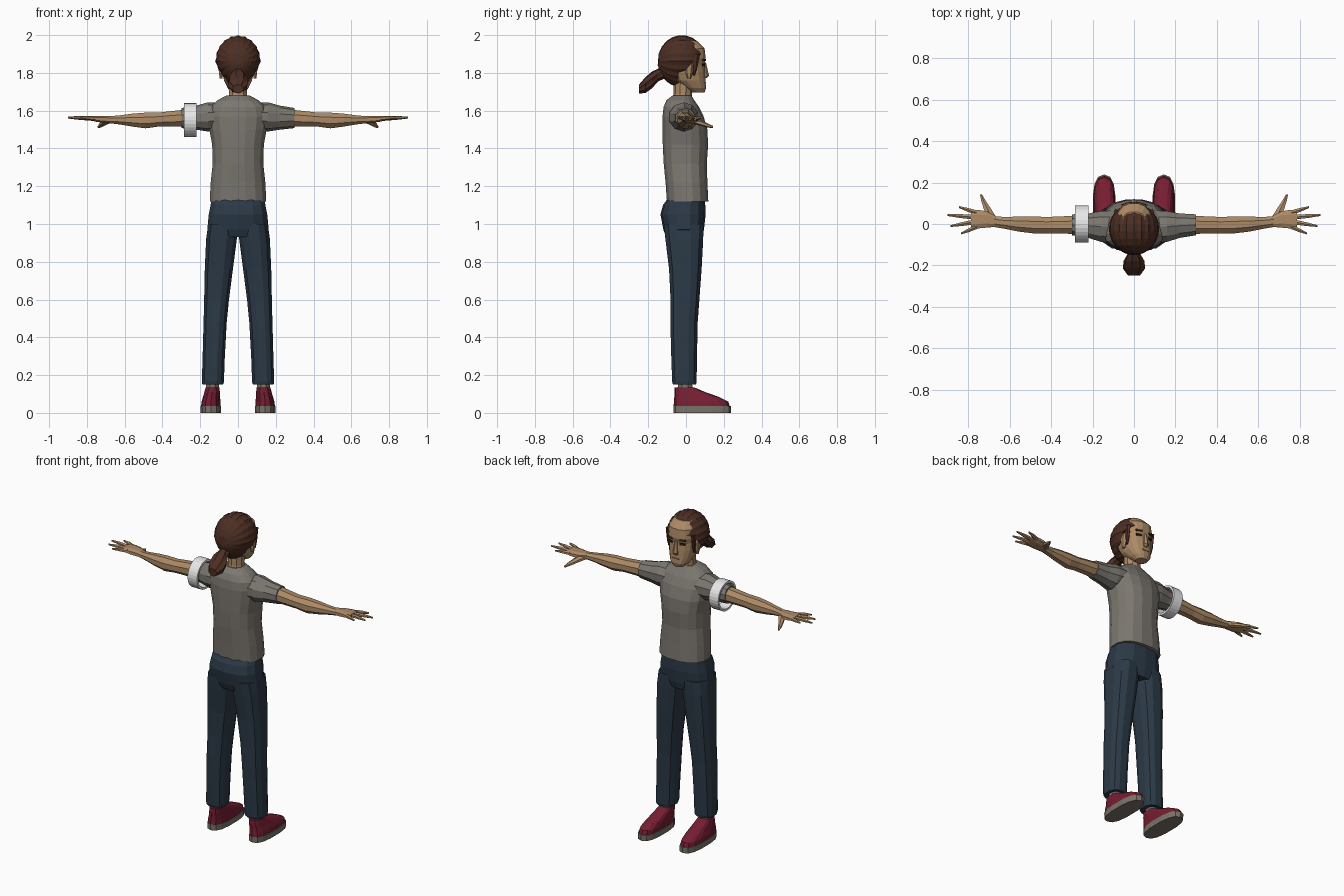
import bpy, bmesh, math
from mathutils import Vector, Matrix


def srgb(r, g, b):
    f = lambda c: c / 12.92 if c <= 0.04045 else ((c + 0.055) / 1.055) ** 2.4
    return (f(r / 255), f(g / 255), f(b / 255), 1)


def mat(name, *rgb):
    m = bpy.data.materials.new(name)
    m.diffuse_color = srgb(*rgb)
    return m


SKIN = mat("tan skin", 172, 138, 102)
HAIR = mat("brown hair", 76, 46, 35)
SHIRT = mat("grey shirt", 124, 119, 112)
PANTS = mat("navy denim", 43, 57, 70)
SHOE = mat("dark red shoe", 118, 30, 50)
SOLE = mat("grey sole", 122, 115, 106)
BAND = mat("white band", 232, 232, 232)
EYE = mat("dark eye", 38, 28, 25)


def finish(name, bm, material, mirror=False):
    bmesh.ops.recalc_face_normals(bm, faces=bm.faces)
    me = bpy.data.meshes.new(name)
    bm.to_mesh(me)
    bm.free()
    me.materials.append(material)
    ob = bpy.data.objects.new(name, me)
    bpy.context.collection.objects.link(ob)
    if mirror:
        ob.modifiers.new("mirror", 'MIRROR')
    return ob


def loft(name, axis, rings, material, n=10, power=2.0, mirror=False, ridge=0.0):
    """Rings are (position on axis, centre a, centre b, half a, half b)."""
    bm = bmesh.new()
    loops = []
    for t, ca, cb, ha, hb in rings:
        loop = []
        for i in range(n):
            a = 2 * math.pi * (i + 0.5) / n
            c, s = math.cos(a), math.sin(a)
            k = 1 - ridge * (i % 2)
            u = ca + ha * k * math.copysign(abs(c) ** (2 / power), c)
            v = cb + hb * k * math.copysign(abs(s) ** (2 / power), s)
            co = {'x': (t, u, v), 'y': (u, t, v), 'z': (u, v, t)}[axis]
            loop.append(bm.verts.new(co))
        loops.append(loop)
    for p, q in zip(loops, loops[1:]):
        for i in range(n):
            j = (i + 1) % n
            bm.faces.new((p[i], p[j], q[j], q[i]))
    bm.faces.new(loops[0])
    bm.faces.new(loops[-1])
    return finish(name, bm, material, mirror)


def column(name, rows, material, x=0, **kw):
    """Vertical loft; rows are (z, back y, front y, half width)."""
    rings = [(z, x, (b + f) / 2, w, (f - b) / 2) for z, b, f, w in rows]
    return loft(name, 'z', rings, material, **kw)


def plate(name, size, loc, turn, material):
    bm = bmesh.new()
    m = Matrix.LocRotScale(Vector(loc), Matrix.Rotation(turn, 3, 'Z').to_quaternion(), Vector(size))
    bmesh.ops.create_cube(bm, size=1, matrix=m)
    return finish(name, bm, material, True)


# Shirt body and sleeves
column("shirt", [(1.12, -.103, .12, .152), (1.22, -.11, .115, .147), (1.32, -.12, .112, .136),
                 (1.42, -.125, .119, .139), (1.50, -.126, .115, .154), (1.57, -.126, .095, .163),
                 (1.62, -.12, .07, .15), (1.655, -.105, .045, .11), (1.68, -.072, .03, .064)],
       SHIRT, n=16, power=2.4)
loft("sleeve", 'x', [(.08, -.015, 1.57, .085, .07), (.16, -.012, 1.567, .078, .077),
                     (.22, -.008, 1.563, .062, .064), (.30, -.004, 1.561, .053, .053)],
     SHIRT, mirror=True)

# Arm, palm and fingers
loft("arm", 'x', [(.28, -.004, 1.561, .047, .048), (.36, -.005, 1.557, .045, .043),
                  (.42, -.006, 1.553, .043, .040), (.49, -.004, 1.548, .044, .045),
                  (.56, 0, 1.55, .039, .037), (.62, .005, 1.551, .031, .027),
                  (.68, .012, 1.552, .028, .020)], SKIN, n=8, mirror=True)
loft("palm", 'x', [(.665, .012, 1.552, .027, .019), (.71, .022, 1.554, .042, .02),
                   (.75, .023, 1.557, .047, .017), (.785, .022, 1.56, .044, .012)],
     SKIN, n=8, power=2.6, mirror=True)
for label, x0, y0, x1, y1 in (("index", .76, .055, .845, .082), ("middle", .77, .033, .90, .043),
                              ("ring", .77, .010, .885, -.010), ("little", .755, -.012, .835, -.046)):
    xm, ym = (x0 + x1) / 2, (y0 + y1) / 2
    loft(label + "_finger", 'x', [(x0, y0, 1.558, .013, .012), (xm, ym, 1.562, .011, .011),
                                  (x1, y1, 1.563, .005, .005)], SKIN, n=6, mirror=True)
loft("thumb", 'y', [(.03, .685, 1.548, .026, .016), (.075, .708, 1.535, .02, .014),
                    (.11, .725, 1.523, .013, .012), (.142, .738, 1.514, .006, .006)],
     SKIN, n=6, mirror=True)

# Band around one upper arm
bm = bmesh.new()
corners = [bm.verts.new((x, 0, 1.55 + r)) for x, r in
           ((-.285, .077), (-.22, .077), (-.22, .09), (-.285, .09))]
edges = [bm.edges.new((corners[i], corners[(i + 1) % 4])) for i in range(4)]
bmesh.ops.spin(bm, geom=corners + edges, cent=(0, 0, 1.55), axis=(1, 0, 0),
               angle=2 * math.pi, steps=28)
bmesh.ops.remove_doubles(bm, verts=bm.verts, dist=.0005)
finish("arm_band", bm, BAND)

# Trousers: hips and two legs
column("trouser_hips", [(.93, -.105, .085, .12), (.97, -.12, .095, .166), (1.05, -.135, .104, .158),
                        (1.10, -.122, .102, .148), (1.13, -.10, .10, .143)], PANTS, n=14, power=2.5)
loft("trouser_leg", 'z', [(z, (i + o) / 2, (b + f) / 2, (o - i) / 2, (f - b) / 2) for z, i, o, b, f in (
    (1.0, .004, .160, -.12, .095), (.92, .004, .171, -.112, .094), (.76, .025, .178, -.092, .085),
    (.60, .046, .181, -.084, .073), (.48, .058, .184, -.085, .064), (.30, .068, .189, -.08, .06),
    (.165, .073, .193, -.075, .058), (.15, .077, .19, -.071, .055))],
     PANTS, n=12, power=2.5, mirror=True)

# Socks, shoes and soles
column("sock", [(.08, -.05, .04, .036), (.17, -.045, .035, .036)], SOLE, x=.135, n=8, mirror=True)
loft("shoe_upper", 'z', [(.03, .144, .084, .053, .150), (.06, .143, .080, .051, .144),
                         (.085, .140, .056, .046, .118), (.11, .137, .020, .042, .082),
                         (.135, .135, -.008, .037, .052)], SHOE, n=14, power=2.6, mirror=True)
loft("shoe_sole", 'z', [(0, .144, .086, .055, .152), (.036, .144, .086, .056, .153)],
     SOLE, n=14, power=2.6, mirror=True)

# Neck and head
column("neck", [(1.62, -.08, .035, .06), (1.69, -.066, .032, .049), (1.77, -.066, .04, .05)],
       SKIN, n=10)
column("head", [(1.695, .035, .098, .034), (1.72, -.005, .107, .056), (1.76, -.06, .104, .075),
                (1.80, -.085, .102, .084), (1.845, -.10, .098, .088), (1.875, -.105, .106, .09),
                (1.93, -.10, .10, .086), (1.97, -.07, .06, .06)], SKIN, n=16, power=2.4)
column("nose", [(1.772, .08, .108, .017), (1.785, .08, .122, .018), (1.81, .08, .116, .013),
                (1.855, .08, .106, .009)], SKIN, n=6)
column("ear", [(1.77, .008, .025, .008), (1.80, -.004, .035, .013), (1.845, -.008, .042, .016),
               (1.86, .005, .034, .009)], SKIN, x=.09, n=6, mirror=True)
plate("eye", (.032, .009, .013), (.04, .091, 1.842), -.3, EYE)
plate("eyebrow", (.042, .009, .010), (.041, .096, 1.868), -.3, HAIR)
plate("mouth", (.044, .005, .006), (0, .1035, 1.748), 0, mat("muted lip", 140, 98, 78))

# Swept-back hair: ridged strands running from the hairline to the knot
bm = bmesh.new()
N, M = 40, 9
knot = bm.verts.new((0, -.15, 1.84))
strands = []
for i in range(N):
    a = 2 * math.pi * i / N
    up = math.cos(a)
    side = abs(math.sin(a))
    # Hairline reaches the brow on top, the sideburn at the sides, the nape below
    reach = math.radians(150 if up > .55 else 116 + 34 * max(up, 0) / .55 if up > -.1
                         else 112 if up > -.35 else 82)
    k = 1 - .035 * (i % 2)
    strand = []
    for j in range(1, M + 1):
        p = reach * j / M
        z = 1.862 + .138 * k * math.sin(p) * up
        x = .121 * k * math.sin(p) * math.sin(a)
        x *= 1 - max(0, 1.86 - z) * 2.2
        strand.append(bm.verts.new((x, -.022 - .128 * math.cos(p), z)))
    # Turn the hairline inward to give the hair thickness
    e = strand[-1].co
    strand.append(bm.verts.new((e.x * .82, e.y - .015, 1.86 + (e.z - 1.86) * .82)))
    strands.append(strand)
for i in range(N):
    s, t = strands[i], strands[(i + 1) % N]
    bm.faces.new((knot, s[0], t[0]))
    for j in range(M):
        bm.faces.new((s[j], s[j + 1], t[j + 1], t[j]))
finish("hair", bm, HAIR)
column("sideburn", [(1.785, .036, .046, .006), (1.82, .034, .058, .009), (1.90, .02, .075, .012)],
       HAIR, x=.087, n=6, mirror=True)
loft("ponytail", 'y', [(-.11, 0, 1.805, .035, .035), (-.145, 0, 1.79, .032, .034),
                       (-.18, 0, 1.763, .052, .045), (-.215, 0, 1.735, .054, .043),
                       (-.248, 0, 1.715, .03, .024)], HAIR, n=16, ridge=.12)
